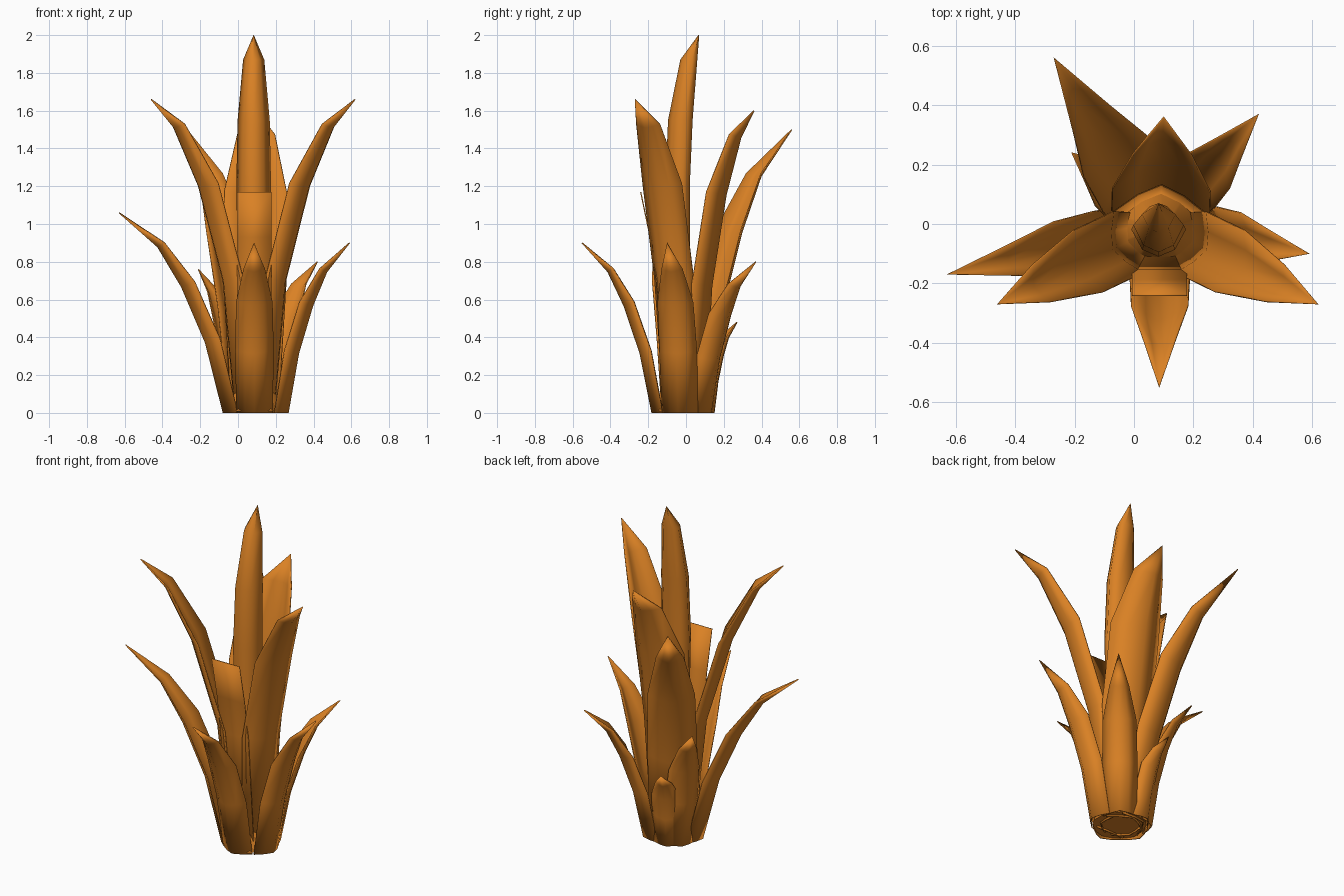
import bpy, bmesh, math
from mathutils import Vector

if "Cube" in bpy.data.objects:
    bpy.data.objects.remove(bpy.data.objects["Cube"])

orange = bpy.data.materials.new("leaf orange")
orange.diffuse_color = (0.70, 0.22, 0.018, 1)
orange.use_nodes = True
orange.node_tree.nodes["Principled BSDF"].inputs["Base Color"].default_value = orange.diffuse_color
CENTRE = Vector((0.088, -0.01, 0))


def finish(name, bm, thickness=0.0, angle=75):
    bmesh.ops.remove_doubles(bm, verts=bm.verts, dist=0.0005)
    bmesh.ops.recalc_face_normals(bm, faces=bm.faces)
    me = bpy.data.meshes.new(name)
    bm.to_mesh(me)
    bm.free()
    ob = bpy.data.objects.new(name, me)
    bpy.context.collection.objects.link(ob)
    me.materials.append(orange)
    if thickness:
        mod = ob.modifiers.new("thickness", 'SOLIDIFY')
        mod.thickness = thickness
        mod.offset = 0
    bpy.ops.object.select_all(action='DESELECT')
    ob.select_set(True)
    bpy.context.view_layer.objects.active = ob
    bpy.ops.object.shade_smooth_by_angle(angle=math.radians(angle))
    return ob


def bridge(bm, rings, closed):
    n = len(rings[0])
    for a, b in zip(rings, rings[1:]):
        for i in range(n if closed else n - 1):
            j = (i + 1) % n
            bm.faces.new((a[i], a[j], b[j], b[i]))


# Leaf profiles: (height fraction, outward fraction, width fraction)
SHORT = [(0, 0, .95), (.35, .17, 1), (.63, .40, .95), (.83, .63, .55), (1, 1, 0)]
TALL = [(0, 0, .75), (.42, .14, 1), (.72, .43, 1), (.91, .73, .6), (1, 1, 0)]


def leaf(name, tip, profile, base_r, width, depth):
    """Folded leaf: the keel is on the outside and the edges cup inward."""
    tip = Vector(tip)
    flat = Vector((tip.x, tip.y, 0)) - CENTRE
    reach = flat.length
    out = flat.normalized()
    side = Vector((-out.y, out.x, 0))
    pts = [CENTRE + out * (base_r + (reach - base_r) * f) + Vector((0, 0, tip.z * t))
           for t, f, w in profile]
    bm = bmesh.new()
    rings = []
    for i, (p, (t, f, w)) in enumerate(zip(pts, profile)):
        tan = (pts[min(i + 1, len(pts) - 1)] - pts[max(i - 1, 0)]).normalized()
        inward = -out if i == 0 else side.cross(tan)
        if inward.dot(out) > 0:
            inward = -inward
        ring = []
        for u in (-1, -.5, 0, .5, 1):
            ring.append(bm.verts.new(p + side * (u * w * width / 2)
                                     + inward * (abs(u) ** 1.4 * depth * w)))
        rings.append(ring)
    bridge(bm, rings, False)
    return finish(name, bm, 0.006)


# Tall inner leaves
leaf("tall_leaf_left", (-.46, -.27, 1.66), TALL, .11, .23, .06)
leaf("tall_leaf_right", (.62, -.27, 1.66), TALL, .11, .23, .06)
leaf("tall_leaf_back", (.10, .36, 1.60), TALL, .11, .33, .10)
leaf("tall_leaf_back_left", (-.27, .56, 1.50), SHORT, .13, .27, .08)

# Short outer leaves
leaf("outer_leaf_front", (.085, -.55, .90), SHORT, .17, .20, .06)
leaf("outer_leaf_left", (-.63, -.17, 1.06), SHORT, .17, .20, .06)
leaf("outer_leaf_right", (.59, -.10, .90), SHORT, .18, .20, .06)
leaf("outer_leaf_back_right", (.42, .37, .80), SHORT, .17, .19, .06)
leaf("outer_leaf_back_left", (-.21, .24, .76), SHORT, .17, .18, .05)
leaf("small_leaf_back", (-.02, .27, .48), SHORT, .17, .17, .05)

# Cut-off front leaf with a straight top edge
bm = bmesh.new()
rings = [[bm.verts.new((.086 + s * .092, y, z)) for s in (-1, 1)]
         for y, z in ((-.10, 0), (-.155, .70), (-.19, .93), (-.24, 1.17))]
bridge(bm, rings, False)
finish("cut_front_leaf", bm, 0.006)

# Central spear: rounded diamond section (height, front y, back y, half width)
bm = bmesh.new()
rings = []
for z, yf, yb, w in ((0.02, -.09, .02, .07), (1.2, -.11, .02, .092),
                     (1.55, -.095, .035, .085), (1.87, -.03, .06, .056),
                     (2.0, .065, .07, .001)):
    ym = yf * .3 + yb * .7
    yq = yf * .82 + yb * .18
    section = [(-w, ym), (-w * .6, yq), (0, yf), (w * .6, yq), (w, ym),
               (w * .5, yb), (-w * .5, yb)]
    rings.append([bm.verts.new((.083 + x, y, z)) for x, y in section])
bridge(bm, rings, True)
finish("central_spear", bm, 0, 100)

# Core that closes the foot, tapering into the spear
bm = bmesh.new()
bmesh.ops.create_cone(bm, cap_ends=True, segments=10, radius1=.15, radius2=.03, depth=.36)
bmesh.ops.translate(bm, verts=bm.verts, vec=CENTRE + Vector((0, -.01, .19)))
finish("core", bm, 0, 40)
